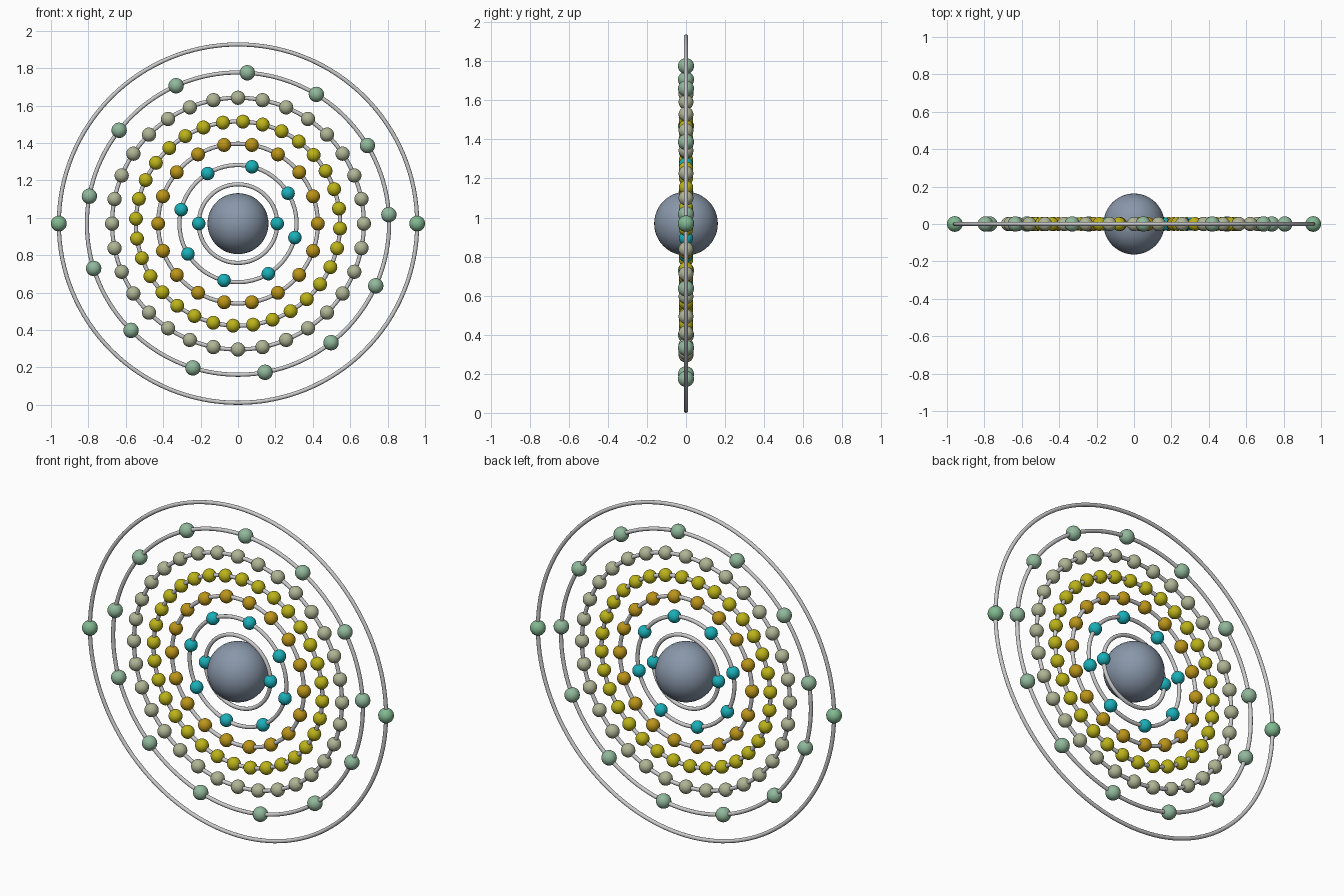
import bpy
from math import cos, sin, pi, radians

if "Cube" in bpy.data.objects:
    bpy.data.objects.remove(bpy.data.objects["Cube"])

CZ = 0.969      # height of the centre
TUBE = 0.011    # ring thickness (radius)


def material(name, rgb):
    m = bpy.data.materials.new(name)
    m.diffuse_color = (*rgb, 1)
    m.use_nodes = True
    m.node_tree.nodes["Principled BSDF"].inputs["Base Color"].default_value = m.diffuse_color
    return m


def finish(name, mat=None):
    ob = bpy.context.object
    ob.name = name
    ob.data.name = name
    if mat:
        ob.data.materials.append(mat)
    bpy.ops.object.shade_smooth()
    return ob


# nucleus
bpy.ops.mesh.primitive_uv_sphere_add(segments=48, ring_count=24, radius=0.163, location=(0, 0, CZ))
finish("nucleus", material("nucleus_blue_grey", (0.25, 0.31, 0.40)))

cyan = material("cyan", (0.01, 0.43, 0.48))
orange = material("orange", (0.50, 0.30, 0.01))
yellow = material("yellow", (0.50, 0.45, 0.01))
sage = material("sage", (0.43, 0.46, 0.30))
mint = material("mint", (0.28, 0.48, 0.33))
green = material("green", (0.22, 0.48, 0.28))

# shells: ring radius, electron count, start angle, electron radius, colour
shells = [
    (0.210, 2, 0.0, 0.036, cyan),
    (0.313, 8, 31.2, 0.036, cyan),
    (0.427, 18, 0.0, 0.037, orange),
    (0.546, 32, 8.5, 0.037, yellow),
    (0.673, 32, 0.0, 0.038, sage),
    (0.808, 13, 3.4, 0.041, mint),
    (0.958, 2, 0.0, 0.042, green),
]

for i, (radius, count, start, size, mat) in enumerate(shells, 1):
    # orbit ring, standing in the x-z plane
    bpy.ops.mesh.primitive_torus_add(major_radius=radius, minor_radius=TUBE,
                                     major_segments=128, minor_segments=12,
                                     location=(0, 0, CZ), rotation=(pi / 2, 0, 0))
    finish(f"orbit_ring_{i}")

    # electrons, evenly spaced and sharing one mesh per shell
    first = None
    for k in range(count):
        a = radians(start) + 2 * pi * k / count
        loc = (radius * cos(a), 0, CZ + radius * sin(a))
        name = f"electron_{i}_{k + 1}"
        if first is None:
            bpy.ops.mesh.primitive_uv_sphere_add(segments=24, ring_count=14, radius=size, location=loc)
            first = finish(name, mat)
        else:
            ob = bpy.data.objects.new(name, first.data)
            ob.location = loc
            bpy.context.collection.objects.link(ob)
